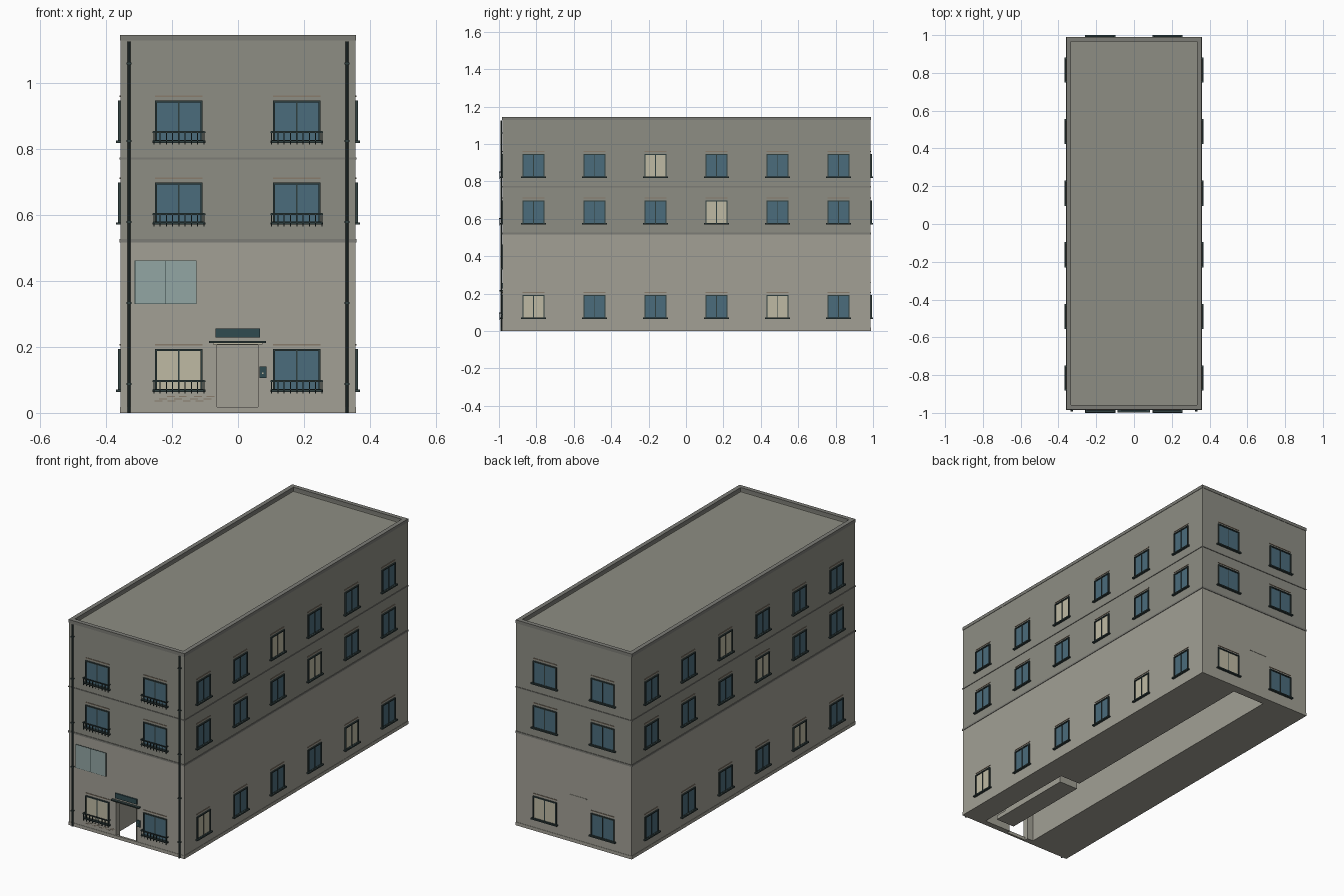
import bpy, bmesh, random
from mathutils import Matrix, Vector

if "Cube" in bpy.data.objects:
    bpy.data.objects.remove(bpy.data.objects["Cube"])

W, YF, YB, H = 0.356, -0.981, 0.987, 1.145
mats = {}
COLORS = {
    "wall_low": (0.36, 0.35, 0.30), "wall_high": (0.27, 0.27, 0.23), "trim": (0.20, 0.20, 0.18),
    "dark": (0.03, 0.05, 0.05), "glass": (0.07, 0.15, 0.20), "lit": (0.52, 0.49, 0.37),
    "pale": (0.29, 0.38, 0.37), "lintel": (0.25, 0.20, 0.15), "sign": (0.03, 0.07, 0.08),
}


def mat(key):
    if key not in mats:
        mats[key] = bpy.data.materials.new(key)
        mats[key].diffuse_color = (*COLORS[key], 1)
    return mats[key]


def boxes(name, color, spans):
    """One object made of boxes given as (x0, x1, y0, y1, z0, z1)."""
    bm = bmesh.new()
    for x0, x1, y0, y1, z0, z1 in spans:
        m = Matrix.Translation(((x0 + x1) / 2, (y0 + y1) / 2, (z0 + z1) / 2))
        m = m @ Matrix.Diagonal((abs(x1 - x0), abs(y1 - y0), abs(z1 - z0), 1))
        bmesh.ops.create_cube(bm, size=1, matrix=m)
    me = bpy.data.meshes.new(name)
    bm.to_mesh(me)
    bm.free()
    ob = bpy.data.objects.new(name, me)
    bpy.context.collection.objects.link(ob)
    if color:
        me.materials.append(mat(color))
    return ob


def cut(ob, name, span):
    c = boxes(name, None, [span])
    c.hide_render = True
    c.hide_viewport = True
    c.display_type = 'WIRE'
    b = ob.modifiers.new(name, 'BOOLEAN')
    b.operation, b.solver, b.object = 'DIFFERENCE', 'EXACT', c


def on_wall(wall, u0, u1, o0, o1, z0, z1):
    """Box on a wall: u runs along it, o outwards from it."""
    if wall == "front":
        return (u0, u1, YF - o1, YF - o0, z0, z1)
    if wall == "back":
        return (u0, u1, YB + o0, YB + o1, z0, z1)
    if wall == "right":
        return (W + o0, W + o1, u0, u1, z0, z1)
    return (-W - o1, -W - o0, u0, u1, z0, z1)


def ring(z0, z1, o, t):
    """Four boxes running around the building."""
    return [(-W - o, W + o, YF - o, YF + t, z0, z1), (-W - o, W + o, YB - t, YB + o, z0, z1),
            (-W - o, -W + t, YF + t, YB - t, z0, z1), (W - t, W + o, YF + t, YB - t, z0, z1)]


# Walls with entrance corridor, stair lobby and sunken roof
low = boxes("lower_walls", "wall_low", [(-W, W, YF, YB, 0, 0.52)])
cut(low, "corridor_cutter", (-0.10, 0.10, -0.95, 0.94, -0.1, 0.26))
cut(low, "lobby_cutter", (0.05, 0.225, -0.95, -0.33, -0.1, 0.25))
cut(low, "doorway_cutter", (-0.063, 0.06, -1.1, -0.9, -0.1, 0.205))
high = boxes("upper_walls", "wall_high", [(-W, W, YF, YB, 0.52, H - 0.005)])
cut(high, "roof_cutter", (-W + 0.02, W - 0.02, YF + 0.02, YB - 0.02, H - 0.025, H + 0.1))

# Parapet cap, storey bands and plinth
boxes("parapet_cap", "trim", ring(H - 0.018, H, 0.002, 0.022))
boxes("lower_band", "trim", ring(0.516, 0.526, 0.003, 0.005))
boxes("upper_band", "trim", ring(0.768, 0.774, 0.003, 0.005))
boxes("plinth", "wall_low", ring(0.0, 0.018, 0.002, 0.01))
boxes("back_ledge", "wall_low", [on_wall("back", -0.08, 0.03, -0.01, 0.002, 0.258, 0.262)])

# Stairs in the lobby
n = 8
boxes("lobby_stairs", "wall_low",
      [(0.075, 0.19, -0.90 + 0.065 * i, -0.90 + 0.065 * (i + 1), 0, 0.024 * (i + 1)) for i in range(n)])

# Windows on all four walls
parts = {k: [] for k in ("glass", "lit", "frame", "sill", "lintel", "rail")}


def window(wall, u, hw, z0, z1, lit):
    def put(key, *s):
        parts[key].append(on_wall(wall, *s))
    f = 0.006
    put("lit" if lit else "glass", u - hw + f, u + hw - f, -0.004, 0.002, z0 + f, z1 - f)
    for s in (-1, 1):
        e = u + s * (hw - f / 2)
        put("frame", e - f / 2, e + f / 2, -0.004, 0.007, z0, z1)
    for z in (z0, z1 - f):
        put("frame", u - hw + f, u + hw - f, -0.004, 0.007, z, z + f)
    put("frame", u - 0.002, u + 0.002, -0.004, 0.005, z0 + f, z1 - f)
    put("sill", u - hw - 0.008, u + hw + 0.008, -0.004, 0.013, z0 - 0.002, z0 + 0.005)
    put("lintel", u - hw, u + hw, -0.004, 0.003, z1 + 0.011, z1 + 0.015)
    if wall == "front":
        r = hw + 0.006
        put("rail", u - r, u + r, 0.015, 0.019, z0 + 0.028, z0 + 0.033)
        put("rail", u - r, u + r, 0.015, 0.019, z0 + 0.003, z0 + 0.007)
        for s in (-1, 1):
            put("rail", u + s * r - 0.002, u + s * r + 0.002, 0, 0.019, z0 + 0.028, z0 + 0.032)
        for i in range(9):
            b = u - r + 0.002 + i * (2 * r - 0.004) / 8
            put("rail", b - 0.0015, b + 0.0015, 0.0155, 0.0185, z0 - 0.008, z0 + 0.03)


ROWS = [(0.066, 0.193), (0.572, 0.698), (0.820, 0.946)]
SIDE_Y = (-0.815, -0.49, -0.163, 0.163, 0.49, 0.815)
LIT = {("front", 0, 0), ("back", 0, 1), ("right", 0, 0), ("right", 0, 4), ("right", 1, 3),
       ("right", 2, 2), ("left", 0, 1), ("left", 1, 2), ("left", 2, 3)}
for r, (z0, z1) in enumerate(ROWS):
    for wall in ("front", "back"):
        for i, u in enumerate((-0.179, 0.178)):
            window(wall, u, 0.072, z0, z1, (wall, r, i) in LIT)
    for wall in ("left", "right"):
        for i, u in enumerate(SIDE_Y):
            window(wall, u, 0.059, z0, z1, (wall, r, i) in LIT)
for key, name, color in (("glass", "window_panes", "glass"), ("lit", "lit_window_panes", "lit"),
                         ("frame", "window_frames", "dark"), ("sill", "window_sills", "dark"),
                         ("lintel", "window_lintels", "lintel"), ("rail", "window_railings", "dark")):
    boxes(name, color, parts[key])


def front(name, color, *spans):
    return boxes(name, color, [on_wall("front", *s) for s in spans])


# Wide pale panel above the left window
front("wall_panel", "pale", (-0.311, -0.22, -0.003, 0.003, 0.332, 0.46),
      (-0.218, -0.127, -0.003, 0.003, 0.332, 0.46))
front("wall_panel_edge", "dark", (-0.313, -0.125, -0.003, 0.002, 0.33, 0.462))

# Entrance: canopy, sign plate, surround and intercom
front("door_canopy", "dark", (-0.088, 0.085, -0.003, 0.016, 0.212, 0.218))
front("canopy_soffit", "lit", (-0.076, 0.074, -0.003, 0.010, 0.207, 0.212))
front("sign_plate", "sign", (-0.068, 0.067, -0.003, 0.007, 0.228, 0.256))
front("door_surround", "wall_low", (-0.066, -0.063, -0.02, 0.002, 0, 0.207),
      (0.06, 0.063, -0.02, 0.002, 0, 0.207))
front("intercom", "sign", (0.065, 0.086, -0.003, 0.006, 0.105, 0.141))
front("intercom_button", "lit", (0.073, 0.077, 0.006, 0.008, 0.118, 0.122))

# Exposed bricks beside the door
random.seed(4)
bricks = []
for row, z in enumerate((0.034, 0.041, 0.048)):
    for i in range(4):
        u = -0.25 + row * 0.016 + i * 0.042 + random.uniform(-0.006, 0.006)
        bricks.append((u, u + 0.024, -0.003, 0.001, z, z + 0.003))
front("exposed_bricks", "lintel", *bricks)

# Drainpipes with clips
for side, x in (("left", -0.33), ("right", 0.33)):
    bpy.ops.mesh.primitive_cylinder_add(vertices=10, radius=0.0045, depth=1.125,
                                        location=(x, YF - 0.006, 0.5625))
    pipe = bpy.context.object
    pipe.name = side + "_drainpipe"
    pipe.data.materials.append(mat("dark"))
    bpy.ops.object.shade_smooth_by_angle()
    front(side + "_pipe_clips", "dark",
          *[(x - 0.007, x + 0.007, -0.003, 0.012, z, z + 0.006) for z in (0.085, 0.33, 0.575, 0.82, 1.055)])

for m in bpy.data.materials:
    if m.users and not m.is_grease_pencil:
        m.use_nodes = True
        m.node_tree.nodes["Principled BSDF"].inputs["Base Color"].default_value = m.diffuse_color
